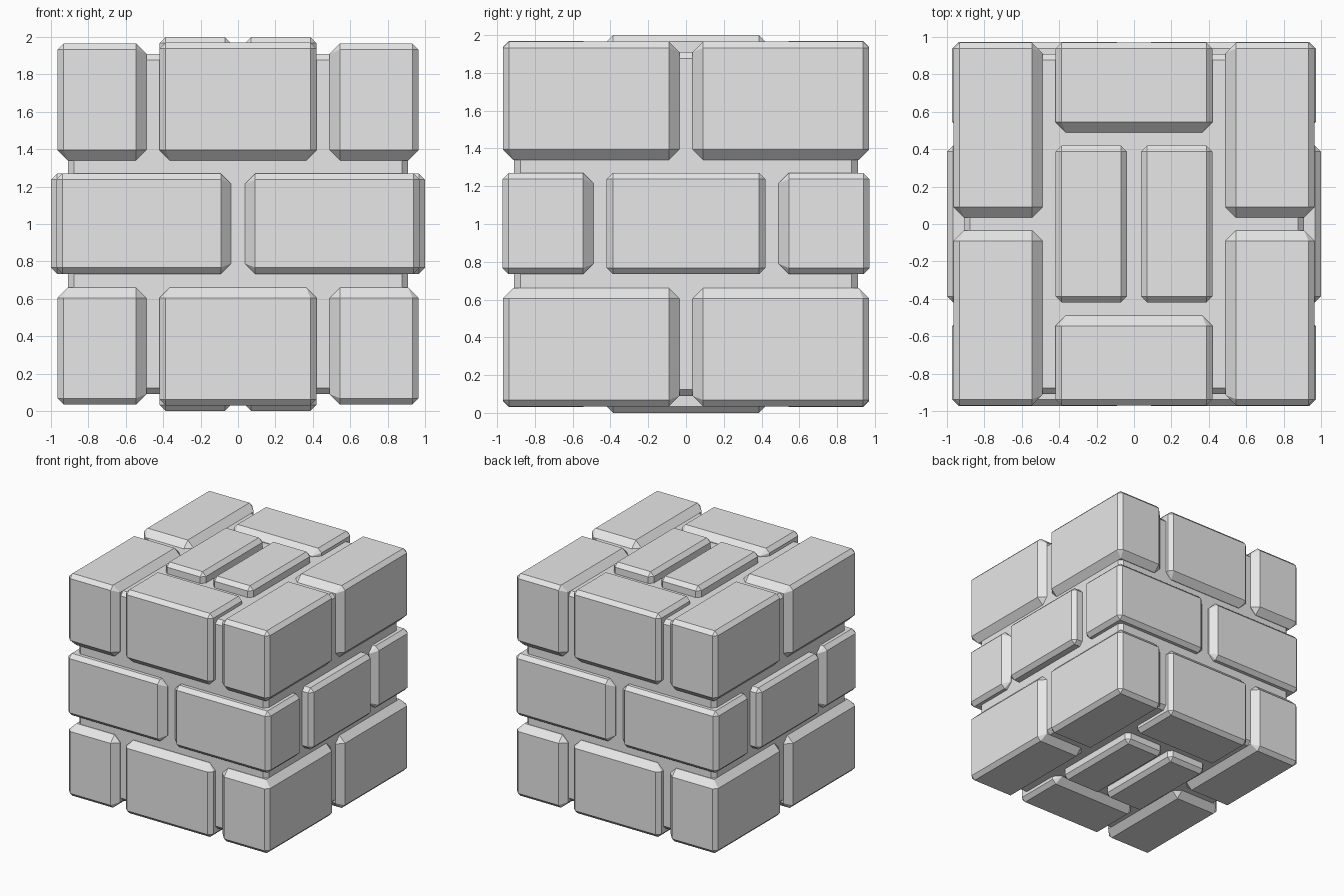
import bpy
import bmesh
from itertools import product
from mathutils import Vector

if "Cube" in bpy.data.objects:
    bpy.data.objects.remove(bpy.data.objects["Cube"], do_unlink=True)

stone = bpy.data.materials.new("light_grey_stone")
stone.use_nodes = True
GREY = (0.8, 0.8, 0.8, 1)
stone.diffuse_color = GREY
stone.node_tree.nodes["Principled BSDF"].inputs["Base Color"].default_value = GREY

FINE = 0.033   # chamfer on outer edges
WIDE = 0.055   # chamfer on edges facing a joint


def brick(name, lo, hi, wide="", flip=(1, 1, 1)):
    """Chamfered block about the cube centre; wide lists sides with a wide chamfer."""
    def width(axis, side):
        return WIDE if "xyz"[axis] + "-+"[side] in wide.split() else FINE

    bm = bmesh.new()
    ends = (lo, hi)
    for corner in product((0, 1), repeat=3):
        # one point on each of the three faces that meet at this corner
        for face in range(3):
            p = Vector(ends[corner[a]][a] for a in range(3))
            for a in range(3):
                if a != face:
                    w = max(width(a, corner[a]), width(face, corner[face]))
                    p[a] += -w if corner[a] else w
            bm.verts.new([p[a] * flip[a] for a in range(3)])
    bmesh.ops.convex_hull(bm, input=bm.verts[:])
    bmesh.ops.dissolve_limit(bm, angle_limit=0.01, verts=bm.verts[:], edges=bm.edges[:])
    bmesh.ops.recalc_face_normals(bm, faces=bm.faces[:])
    mesh = bpy.data.meshes.new(name)
    bm.to_mesh(mesh)
    bm.free()
    mesh.materials.append(stone)
    obj = bpy.data.objects.new(name, mesh)
    obj.location.z = 1
    bpy.context.collection.objects.link(obj)


# Mortar core
brick("mortar_core", (-0.91, -0.91, -0.91), (0.91, 0.91, 0.91))

SIDE = {1: "left", -1: "right"}
DEPTH = {1: "back", -1: "front"}
LEVEL = {1: "top", -1: "bottom"}

for sz in (1, -1):
    # Corner bricks of the upper and lower courses
    for sx, sy in product((1, -1), repeat=2):
        brick(f"{LEVEL[sz]}_{DEPTH[sy]}_{SIDE[sx]}_corner_brick",
              (0.49, 0.035, 0.34), (0.965, 0.97, 0.965), "x- y- z-", (sx, sy, sz))
    # Centre bricks on the front and back
    for sy in (1, -1):
        brick(f"{LEVEL[sz]}_{DEPTH[sy]}_centre_brick",
              (-0.42, 0.49, 0.34), (0.42, 0.97, 0.97), "y- z-", (1, sy, sz))
    # Paired slabs in the middle of the top and bottom
    for sx in (1, -1):
        brick(f"{LEVEL[sz]}_{SIDE[sx]}_slab",
              (0.037, -0.42, 0.8), (0.42, 0.42, 1.0), "", (sx, 1, sz))

for sx in (1, -1):
    # Middle course corner bricks
    for sy in (1, -1):
        brick(f"middle_{DEPTH[sy]}_{SIDE[sx]}_corner_brick",
              (0.037, 0.49, -0.266), (0.972, 0.972, 0.27), "x- y-", (sx, sy, 1))
    # Middle course side bricks
    brick(f"middle_{SIDE[sx]}_side_brick",
          (0.8, -0.42, -0.266), (1.0, 0.42, 0.27), "", (sx, 1, 1))
